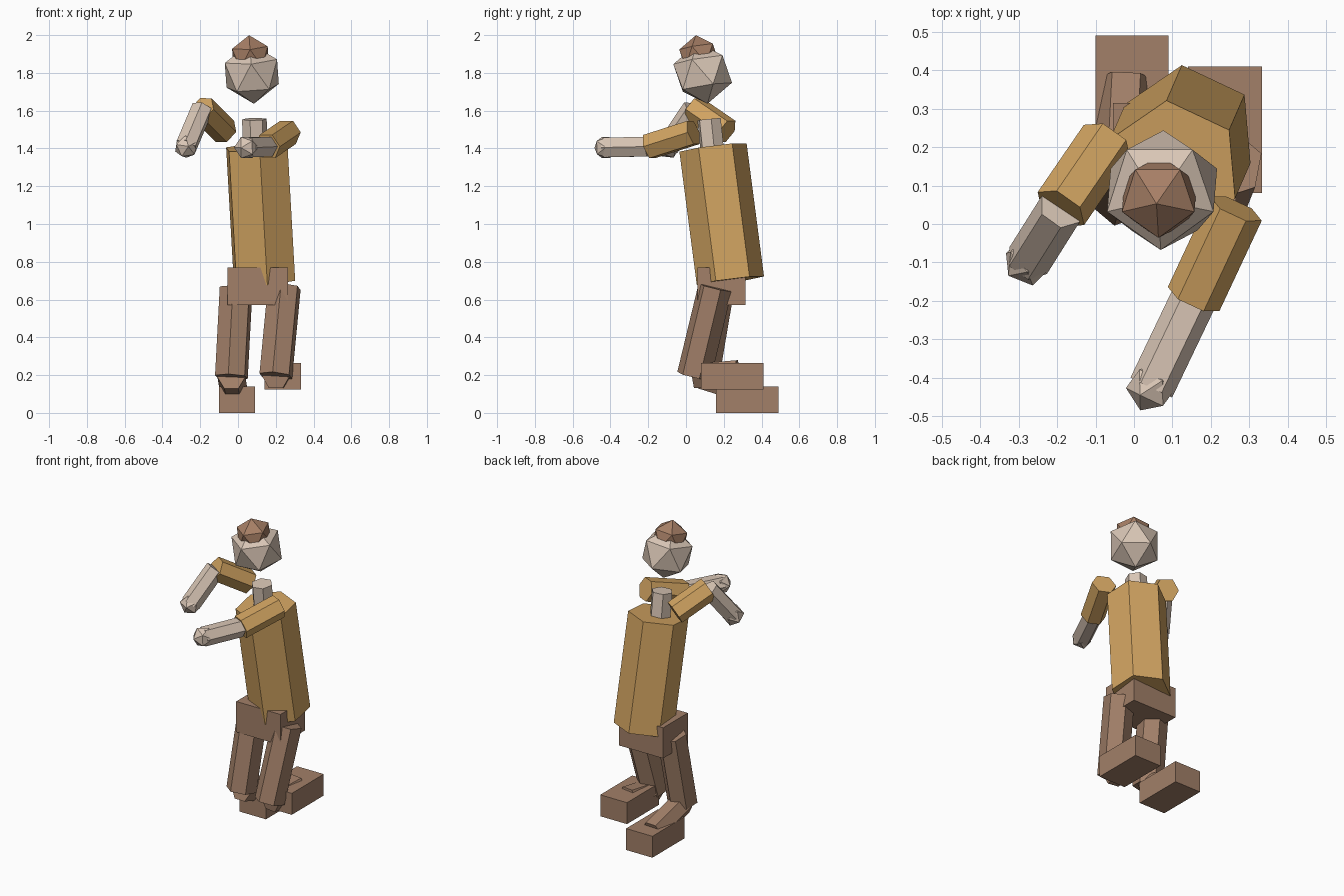
import bpy, bmesh, math
from mathutils import Matrix, Vector

cube = bpy.data.objects.get("Cube")
if cube:
    bpy.data.objects.remove(cube, do_unlink=True)


def material(name, rgb):
    mat = bpy.data.materials.new(name)
    mat.use_nodes = True
    colour = (*rgb, 1.0)
    mat.diffuse_color = colour
    node = next(n for n in mat.node_tree.nodes if n.type == 'BSDF_PRINCIPLED')
    node.inputs["Base Color"].default_value = colour
    node.inputs["Roughness"].default_value = 0.9
    return mat


SHIRT = material("ochre shirt", (0.64, 0.37, 0.12))
SKIN = material("pale skin", (0.69, 0.56, 0.46))
BROWN = material("brown cloth", (0.36, 0.215, 0.14))
HAIR = material("brown hair", (0.38, 0.21, 0.13))


def finish(name, bm, mat):
    bmesh.ops.recalc_face_normals(bm, faces=bm.faces)
    mesh = bpy.data.meshes.new(name)
    bm.to_mesh(mesh)
    bm.free()
    mesh.materials.append(mat)
    obj = bpy.data.objects.new(name, mesh)
    bpy.context.collection.objects.link(obj)
    return obj


def frame(a, b, roll):
    """Axes with z running from a to b and x near the given compass angle."""
    z = (b - a).normalized()
    x = Vector((math.cos(roll), math.sin(roll), 0))
    x = (x - z * x.dot(z)).normalized()
    y = z.cross(x)
    return Matrix((x, y, z)).transposed().to_4x4()


def limb(name, start, end, radius, mat, roll):
    """Six-sided prism between two joints."""
    a, b = Vector(start), Vector(end)
    bm = bmesh.new()
    axes = frame(a, b, math.radians(roll))
    rings = []
    for centre in (a, b):
        rings.append([bm.verts.new(centre + axes @ Vector(
            (radius * math.cos(k * math.pi / 3), radius * math.sin(k * math.pi / 3), 0)))
            for k in range(6)])
    low, high = rings
    bm.faces.new(low)
    bm.faces.new(high)
    for k in range(6):
        n = (k + 1) % 6
        bm.faces.new((low[k], low[n], high[n], high[k]))
    return finish(name, bm, mat)


def box(name, low, high, mat):
    low, high = Vector(low), Vector(high)
    bm = bmesh.new()
    bmesh.ops.create_cube(bm, size=1, matrix=Matrix.Translation((low + high) / 2)
                          @ Matrix.Diagonal((*(high - low), 1)))
    return finish(name, bm, mat)


def ball(name, centre, radius, mat, rotation):
    bm = bmesh.new()
    bmesh.ops.create_icosphere(bm, subdivisions=1, radius=radius,
                               matrix=Matrix.Translation(centre) @ rotation)
    return finish(name, bm, mat)


# Head and hair, nodding slightly forward
nod = (Matrix.Rotation(math.radians(-4), 4, 'Y') @ Matrix.Rotation(math.radians(9), 4, 'X')
       @ Matrix.Rotation(math.radians(-90), 4, 'Z'))
ball("head", (0.073, 0.088, 1.797), 0.163, SKIN, nod)
ball("hair", (0.066, 0.07, 1.89), 0.111, HAIR, nod)

# Trunk
limb("neck", (0.09, 0.142, 1.36), (0.087, 0.122, 1.555), 0.066, SKIN, 10)
limb("torso", (0.14, 0.235, 0.70), (0.10, 0.143, 1.405), 0.18, SHIRT, 35)
box("pelvis", (-0.055, 0.06, 0.57), (0.265, 0.315, 0.77), BROWN)

# Arms: shoulder, elbow, wrist and the compass angle across each arm
arms = {
    "right": ((-0.07, 0.215, 1.49), (-0.19, 0.04, 1.61), (-0.275, -0.095, 1.41), 142),
    "left": ((0.265, 0.04, 1.485), (0.155, -0.195, 1.41), (0.045, -0.425, 1.405), 155),
}
for side, (shoulder, elbow, wrist, roll) in arms.items():
    limb(side + "_upper_arm", shoulder, elbow, 0.074, SHIRT, roll)
    limb(side + "_forearm", elbow, wrist, 0.06, SKIN, roll)
    ball(side + "_hand", wrist, 0.066, SKIN,
         frame(Vector(elbow), Vector(wrist), math.radians(roll)))

# Legs: hip, knee, ankle
legs = {
    "right": ((-0.01, 0.165, 0.66), (-0.035, 0.085, 0.19), (-0.02, 0.375, 0.10)),
    "left": ((0.245, 0.155, 0.665), (0.2, 0.042, 0.195), (0.235, 0.275, 0.215)),
}
for side, (hip, knee, ankle) in legs.items():
    limb(side + "_thigh", hip, knee, 0.092, BROWN, 20)
    limb(side + "_shin", knee, ankle, 0.074, BROWN, 0)

# Feet
box("right_foot", (-0.10, 0.16, 0), (0.09, 0.49, 0.14), BROWN)
box("left_foot", (0.14, 0.08, 0.125), (0.333, 0.41, 0.265), BROWN)
